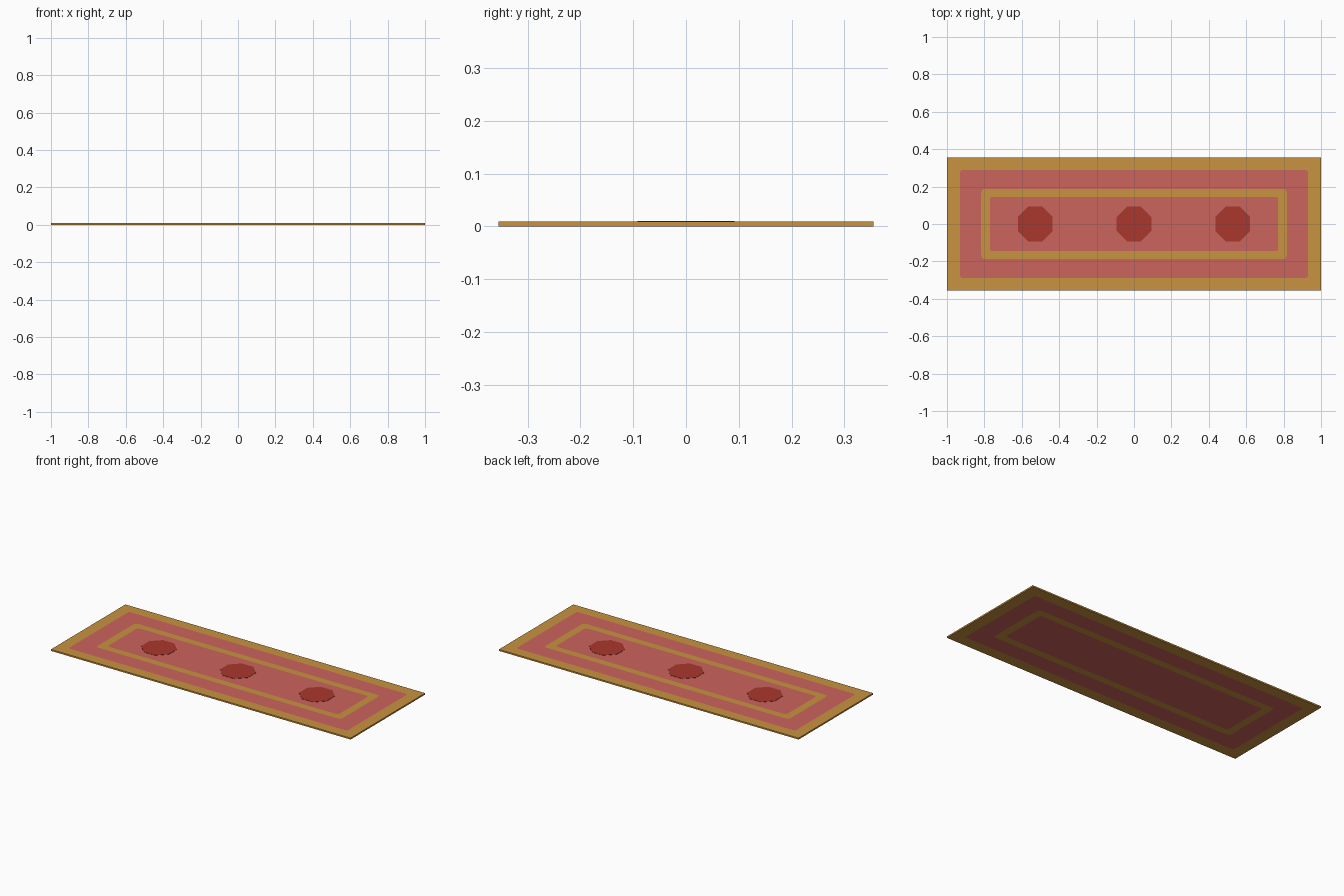
import bpy, bmesh, math

if "Cube" in bpy.data.objects:
    bpy.data.objects.remove(bpy.data.objects["Cube"])

TOP = 0.009


def material(name, rgb):
    m = bpy.data.materials.new(name)
    m.diffuse_color = (*rgb, 1)
    m.use_nodes = True
    m.node_tree.nodes["Principled BSDF"].inputs["Base Color"].default_value = m.diffuse_color
    return m


gold = material("gold", (0.58, 0.29, 0.05))
rose = material("rose_red", (0.60, 0.125, 0.11))
brick = material("dark_red", (0.40, 0.040, 0.026))


def outline(bm, hx, hy, r, z, steps=3):
    """Rounded rectangle loop of vertices, counter-clockwise."""
    verts = []
    for k, (sx, sy) in enumerate([(1, 1), (-1, 1), (-1, -1), (1, -1)]):
        for i in range(steps + 1):
            a = math.pi / 2 * (k + i / steps)
            verts.append(bm.verts.new((sx * (hx - r) + r * math.cos(a),
                                       sy * (hy - r) + r * math.sin(a), z)))
    return verts


def add_object(name, bm, mats):
    me = bpy.data.meshes.new(name)
    bm.to_mesh(me)
    bm.free()
    for m in mats:
        me.materials.append(m)
    ob = bpy.data.objects.new(name, me)
    bpy.context.collection.objects.link(ob)
    return ob


# Rug slab: nested bands, patterned on both sides (half x, half y, corner radius, material)
bands = [(1.0, 0.355, 0.0, 0),
         (0.93, 0.288, 0.012, 1),
         (0.817, 0.188, 0.02, 0),
         (0.77, 0.145, 0.012, 1)]
bm = bmesh.new()
tops = [outline(bm, hx, hy, r, TOP) for hx, hy, r, _ in bands]
bottoms = [outline(bm, hx, hy, r, 0) for hx, hy, r, _ in bands]
n = len(tops[0])


def bridge(a, b, mat):
    for i in range(n):
        j = (i + 1) % n
        bm.faces.new((a[i], a[j], b[j], b[i])).material_index = mat


for k in range(len(bands) - 1):
    bridge(tops[k], tops[k + 1], bands[k][3])
    bridge(bottoms[k + 1], bottoms[k], bands[k][3])
bridge(bottoms[0], tops[0], 0)
bm.faces.new(tops[-1]).material_index = 1
bm.faces.new(bottoms[-1][::-1]).material_index = 1
bmesh.ops.remove_doubles(bm, verts=bm.verts, dist=1e-5)
bmesh.ops.recalc_face_normals(bm, faces=bm.faces)
add_object("rug", bm, [gold, rose])

# Three raised octagonal medallions
for name, x in (("left", -0.527), ("middle", 0), ("right", 0.527)):
    bm = bmesh.new()
    low, high = 0.004, 0.0105
    bmesh.ops.create_cone(bm, cap_ends=True, segments=8, radius1=0.1,
                          radius2=0.1, depth=high - low)
    for v in bm.verts:
        a = math.atan2(v.co.y, v.co.x)
        # turn so the flats face the rug edges
        k = math.floor(a / (math.pi / 4) + 1e-4) + 0.5
        v.co.x, v.co.y = 0.1 * math.cos(k * math.pi / 4), 0.1 * math.sin(k * math.pi / 4)
    ob = add_object(name + "_medallion", bm, [brick])
    ob.location = (x, 0, (low + high) / 2)
